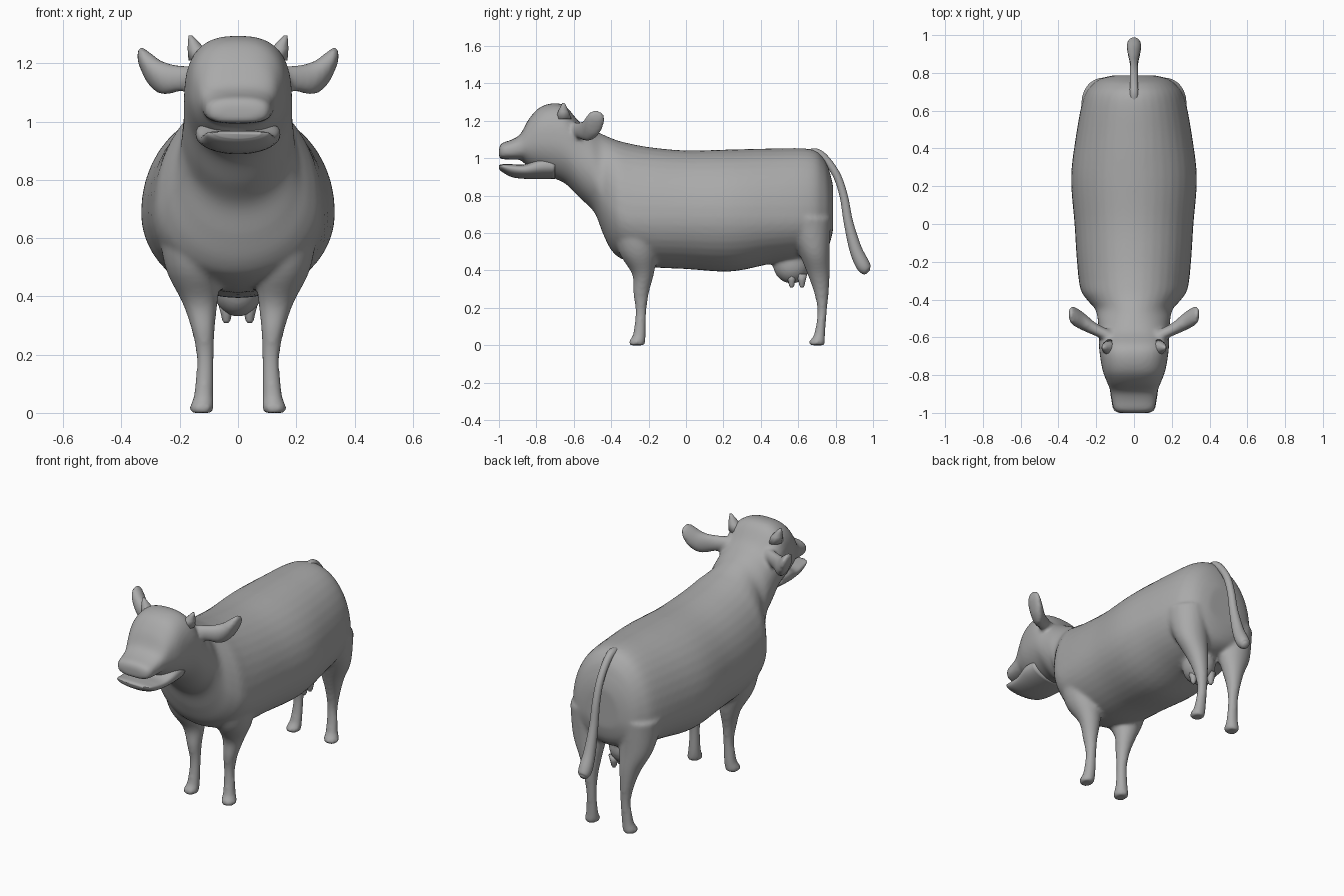
import bpy, bmesh, math
from mathutils import Vector

if "Cube" in bpy.data.objects:
    bpy.data.objects.remove(bpy.data.objects["Cube"])

grey = bpy.data.materials.new("plain grey")
grey.diffuse_color = (0.4, 0.4, 0.4, 1)
grey.use_nodes = True
grey.node_tree.nodes["Principled BSDF"].inputs["Base Color"].default_value = grey.diffuse_color
ANGLES = [2 * math.pi * i / 40 for i in range(40)]


def finish(name, bm):
    """Turn a bmesh into a smooth shaded object."""
    bmesh.ops.recalc_face_normals(bm, faces=bm.faces)
    me = bpy.data.meshes.new(name)
    bm.to_mesh(me)
    bm.free()
    me.materials.append(grey)
    me.shade_smooth()
    ob = bpy.data.objects.new(name, me)
    bpy.context.collection.objects.link(ob)
    return ob


def refine(stations, steps=5):
    """Pass a smooth spline through the stations."""
    pts = [Vector(s) for s in stations]
    out = []
    for i in range(len(pts) - 1):
        a, b = pts[i], pts[i + 1]
        ta = (b - pts[i - 1]) / 2 if i else b - a
        tb = (pts[i + 2] - a) / 2 if i + 2 < len(pts) else b - a
        for k in range(steps):
            t = k / steps
            out.append(a * (2*t**3 - 3*t*t + 1) + ta * (t**3 - 2*t*t + t)
                       + b * (3*t*t - 2*t**3) + tb * (t**3 - t*t))
    return out + [pts[-1]]


def power(v, p):
    return math.copysign(abs(v) ** (2 / p), v)


def skin(name, rings):
    """Bridge rings of points into a closed tube."""
    bm = bmesh.new()
    loops = [[bm.verts.new(p) for p in r] for r in rings]
    n = len(loops[0])
    for a, b in zip(loops, loops[1:]):
        for i in range(n):
            bm.faces.new((a[i], a[(i+1) % n], b[(i+1) % n], b[i]))
    bm.faces.new(loops[0])
    bm.faces.new(loops[-1])
    return finish(name, bm)


def trunk(name, stations, shape):
    """Symmetric loft along y from (y, bottom, top, half width)."""
    rings = []
    for y, zb, zt, w in refine(stations):
        mid = (zb + zt) / 2
        zw, p_top, p_low = shape(y, mid)
        ring = []
        for a in ANGLES:
            c, s = math.cos(a), math.sin(a)
            p, h = (p_top, zt - zw) if s >= 0 else (p_low, zw - zb)
            ring.append((w * power(c, p), y, zw + h * power(s, p)))
        rings.append(ring)
    return skin(name, rings)


def cones(name, x, y, stations, lean=0):
    """Small upright taper from (z, radius) pairs, drifting sideways by lean."""
    z0 = stations[0][0]
    return skin(name, [[(x + lean * (z - z0) + r * math.cos(a), y + r * math.sin(a), z)
                        for a in ANGLES[::4]] for z, r in stations])


def body_shape(y, mid):
    """Boxy head, oval neck, barrel widest low down."""
    f = min(max((y + .5) / .2, 0), 1)
    head = min(max((-.5 - y) / .15, 0), 1)
    return mid + (.685 - mid) * f, 2.05 + .55 * head, 3 if y < -.88 else 2


# Muzzle, skull, neck and barrel in one run
parts = [trunk("torso", [
    (-1.0, 1.0, 1.06, .075), (-.982, .995, 1.082, .107),
    (-.93, .993, 1.10, .118), (-.885, .99, 1.13, .125),
    (-.84, .95, 1.21, .142), (-.78, .92, 1.273, .165),
    (-.70, .89, 1.295, .18), (-.64, .86, 1.275, .186),
    (-.57, .79, 1.195, .187), (-.49, .71, 1.148, .195),
    (-.445, .60, 1.128, .21), (-.40, .51, 1.108, .25),
    (-.34, .46, 1.088, .285), (-.2, .42, 1.06, .302),
    (0, .408, 1.042, .315), (.24, .395, 1.047, .333),
    (.45, .435, 1.052, .31), (.66, .47, 1.05, .27),
    (.735, .50, 1.0, .225), (.77, .55, .92, .175),
    (.787, .62, .85, .11)], body_shape)]

# Legs: height, inner x, outer x, front leg y range, hind leg y range
LEG = [(.68, .05, .28, -.41, -.12, .51, .775),
       (.5, .055, .25, -.36, -.15, .60, .768),
       (.38, .07, .192, -.288, -.172, .65, .768),
       (.28, .08, .158, -.282, -.198, .685, .763),
       (.18, .083, .142, -.27, -.212, .703, .753),
       (.06, .084, .152, -.283, -.215, .685, .744),
       (.02, .083, .166, -.307, -.218, .658, .744),
       (0, .088, .162, -.302, -.22, .663, .74)]
# Ear: distance out, y centre, z centre, y radius, z radius
EAR = [(.12, -.6, 1.15, .035, .04), (.2, -.56, 1.148, .035, .046),
       (.26, -.522, 1.15, .047, .058), (.305, -.495, 1.182, .052, .058),
       (.332, -.482, 1.215, .047, .042), (.345, -.478, 1.228, .025, .02)]

for s, tag in ((1, "right"), (-1, "left")):
    for leg, k in (("front_leg_", 3), ("hind_leg_", 5)):
        parts.append(skin(leg + tag, [
            [(s * ((r[1] + r[2]) / 2 + (r[2] - r[1]) / 2 * math.cos(a)),
              (r[k] + r[k+1]) / 2 + (r[k+1] - r[k]) / 2 * math.sin(a), r[0])
             for a in ANGLES] for r in refine(LEG)]))
    parts.append(skin("ear_" + tag, [
        [(s * x, y + ry * math.cos(a), z + rz * math.sin(a)) for a in ANGLES]
        for x, y, z, ry, rz in refine(EAR)]))
    # Small horn buds, leaning outward
    cones("horn_" + tag, s * .125, -.655,
          [(1.21, .045), (1.25, .03), (1.278, .016), (1.296, .006)], s * .45)
    for spot, y in (("front_", .565), ("back_", .62)):
        cones("teat_" + spot + tag, s * .04, y,
              [(.38, .03), (.345, .02), (.318, .014), (.308, .007)])

# Udder
bm = bmesh.new()
bmesh.ops.create_uvsphere(bm, u_segments=32, v_segments=20, radius=1)
for v in bm.verts:
    v.co = (v.co.x * .088, .565 + v.co.y * .1, .435 + v.co.z * .105)
parts.append(finish("udder", bm))

# Fuse the main masses into one flowing skin
bpy.ops.object.select_all(action="DESELECT")
for ob in parts:
    ob.select_set(True)
body = parts[0]
bpy.context.view_layer.objects.active = body
bpy.ops.object.join()
body.name = "body"
fuse = body.modifiers.new("fuse", "REMESH")
fuse.mode = "VOXEL"
fuse.voxel_size = .011
fuse.use_smooth_shade = True
soft = body.modifiers.new("soften", "SMOOTH")
soft.factor = .5
soft.iterations = 7
for m in ("fuse", "soften"):
    bpy.ops.object.modifier_apply(modifier=m)

# Lower jaw, below the open mouth
trunk("jaw", [(-1.0, .943, .962, .08), (-.982, .926, .968, .108),
              (-.93, .899, .968, .120), (-.86, .89, .968, .130),
              (-.78, .888, 1.0, .145), (-.70, .89, 1.0, .14)],
      lambda y, mid: (mid + .01, 3, 2))

# Tail: rings swept square to a curved path of (y, z, radius)
path = refine([(.64, 1.02, .024), (.70, 1.028, .023), (.755, .985, .021),
               (.81, .90, .021), (.845, .79, .022), (.868, .66, .025),
               (.905, .52, .033), (.94, .44, .038), (.962, .405, .032),
               (.975, .392, .014)])
rings = []
for i, (y, z, r) in enumerate(path):
    d = path[min(i + 1, len(path) - 1)] - path[max(i - 1, 0)]
    nrm = Vector((0, -d.y, d.x)).normalized()
    rings.append([Vector((r * math.cos(a), y, z)) + nrm * (r * math.sin(a))
                  for a in ANGLES[::2]])
skin("tail", rings)
